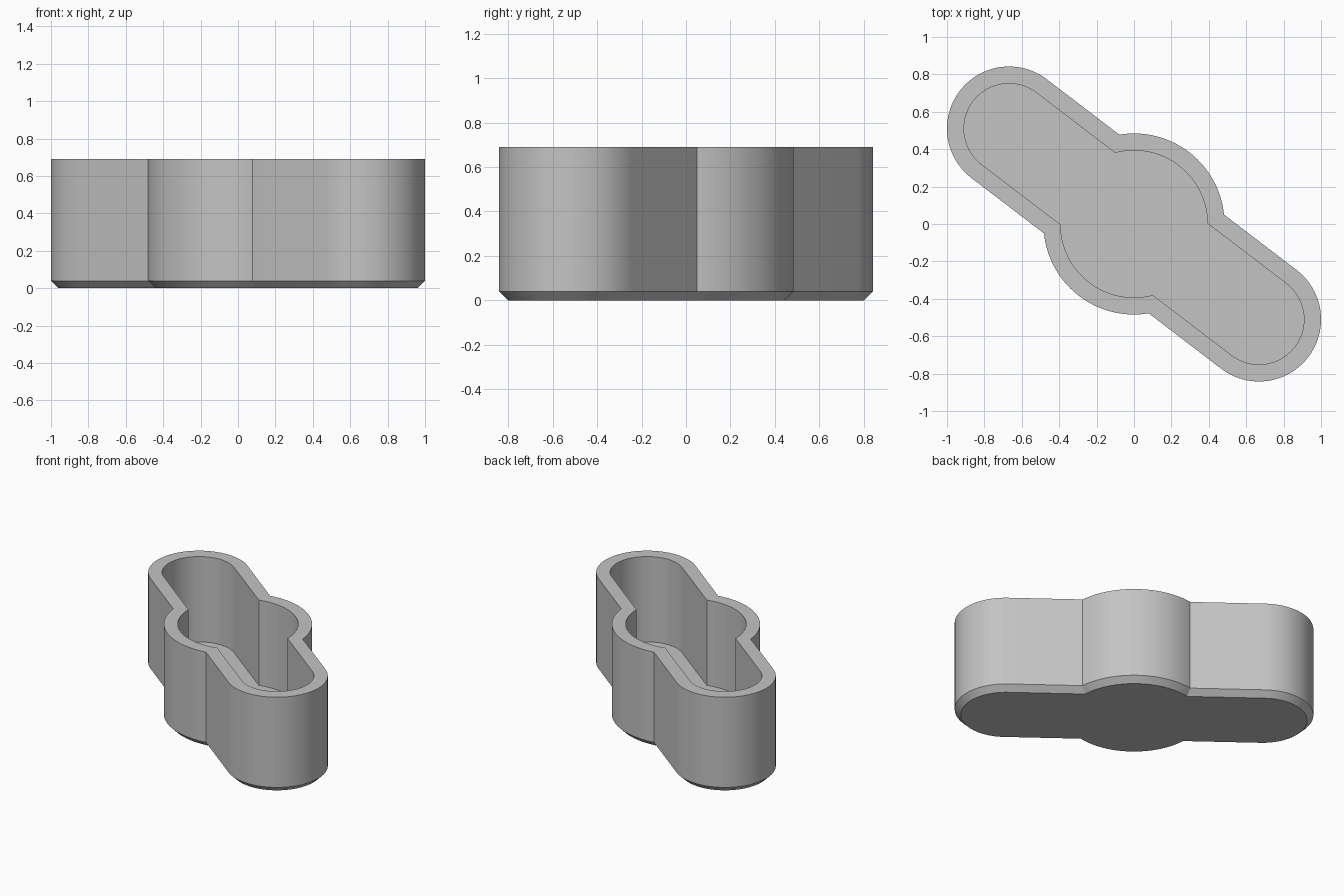
import bpy
import bmesh
from math import asin, atan2, cos, hypot, pi, sin

cube = bpy.data.objects.get("Cube")
if cube:
    bpy.data.objects.remove(cube, do_unlink=True)

# Main dimensions
END_X, END_Y, END_R = 0.668, -0.51, 0.332
MID_R = 0.484
WALL, CHAMFER = 0.091, 0.04
HEIGHT, FLOOR = 0.69, 0.075
REACH, TILT = hypot(END_X, END_Y), atan2(END_Y, END_X)


def arc(cx, radius, start, end, steps):
    return [(cx + radius * cos(start + (end - start) * i / steps),
             radius * sin(start + (end - start) * i / steps))
            for i in range(steps + 1)]


def outline(inset):
    """Slot with a round bulge in the middle, shrunk by inset."""
    end_r, mid_r = END_R - inset, MID_R - inset
    notch = asin(end_r / mid_r)
    half = arc(REACH, end_r, -pi / 2, pi / 2, 48)
    half += arc(0, mid_r, notch, pi - notch, 40)
    # The other half is the same one turned half a circle; its ends are shared
    points = half[:-1] + [(-x, -y) for x, y in half[:-1]]
    # The arc's last point is the notch on the far side, so keep it
    points = half + [(-x, -y) for x, y in half]
    c, s = cos(TILT), sin(TILT)
    return [(x * c - y * s, x * s + y * c) for x, y in points]


# Grey plastic
grey = bpy.data.materials.new("grey_plastic")
grey.use_nodes = True
colour = (0.55, 0.55, 0.55, 1)
grey.diffuse_color = colour
grey.node_tree.nodes["Principled BSDF"].inputs["Base Color"].default_value = colour

# Tray: chamfered foot, outer wall, rim, inner wall, floor
sections = [(CHAMFER, 0), (0, CHAMFER), (0, HEIGHT), (WALL, HEIGHT), (WALL, FLOOR)]
bm = bmesh.new()
loops = [[bm.verts.new((x, y, z)) for x, y in outline(inset)] for inset, z in sections]
for low, high in zip(loops, loops[1:]):
    for i in range(len(low)):
        j = (i + 1) % len(low)
        bm.faces.new((low[i], low[j], high[j], high[i]))
bm.faces.new(loops[0][::-1])
bm.faces.new(loops[-1])
bmesh.ops.recalc_face_normals(bm, faces=bm.faces)

mesh = bpy.data.meshes.new("tray")
bm.to_mesh(mesh)
bm.free()
mesh.materials.append(grey)
tray = bpy.data.objects.new("tray", mesh)
bpy.context.collection.objects.link(tray)

# Smooth curved walls, crisp edges
bpy.ops.object.select_all(action="DESELECT")
tray.select_set(True)
bpy.context.view_layer.objects.active = tray
bpy.ops.object.shade_smooth_by_angle(angle=pi / 6)
